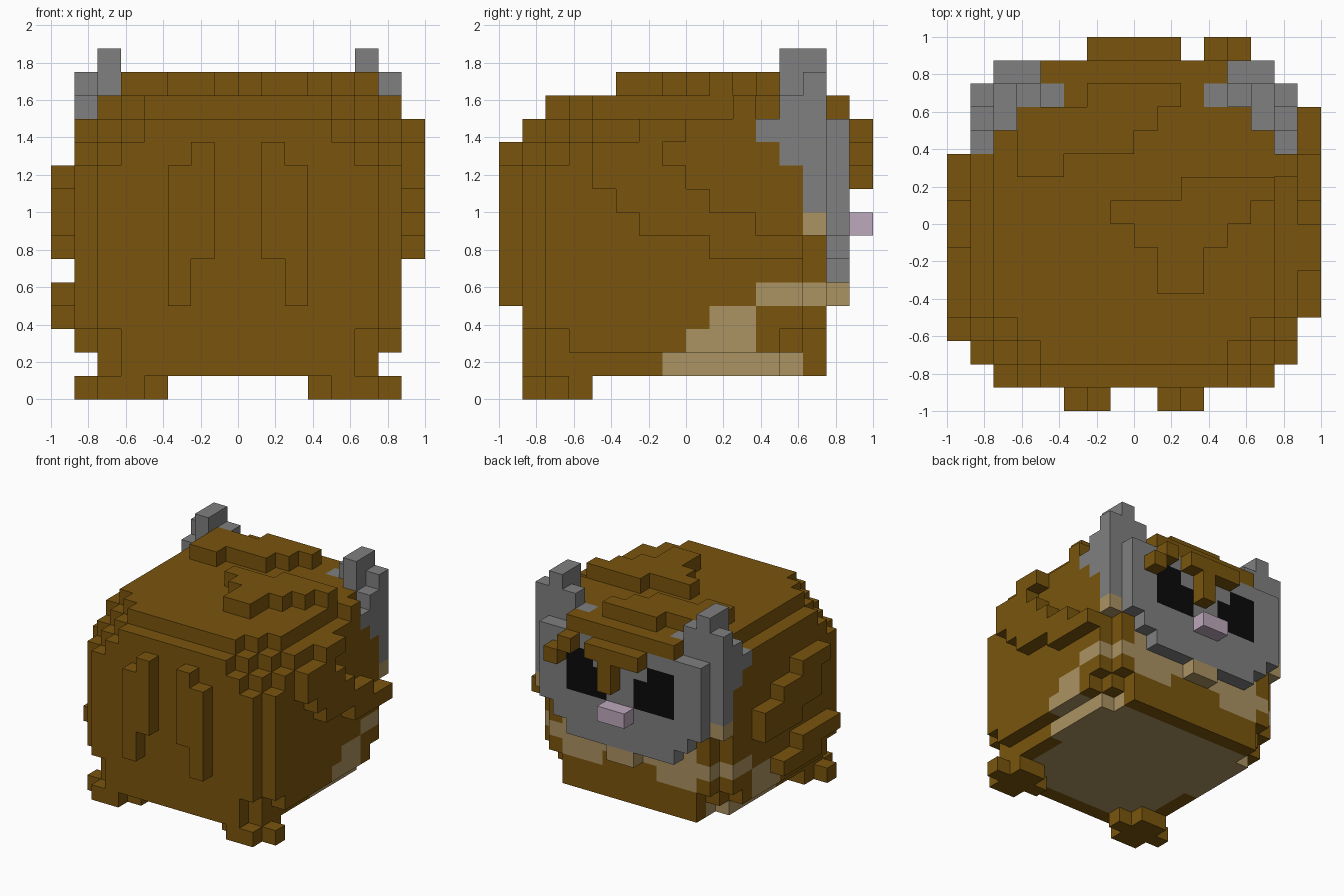
import bpy
import bmesh
from mathutils import Vector

CELL = 0.125
cells = {}  # grid cell -> part name

if "Cube" in bpy.data.objects:
    bpy.data.objects.remove(bpy.data.objects["Cube"], do_unlink=True)


def make_material(name, color):
    mat = bpy.data.materials.new(name)
    mat.use_nodes = True
    mat.diffuse_color = (*color, 1)
    bsdf = mat.node_tree.nodes["Principled BSDF"]
    bsdf.inputs["Base Color"].default_value = (*color, 1)
    bsdf.inputs["Roughness"].default_value = 0.9
    return mat


brown = make_material("brown fur", (0.195, 0.091, 0.004))
tan = make_material("tan belly", (0.407, 0.292, 0.122))
grey = make_material("grey fur", (0.214, 0.214, 0.214))
black = make_material("black eye", (0.003, 0.003, 0.003))
pink = make_material("pink nose", (0.515, 0.392, 0.503))


def span(value):
    """A single index or an inclusive (first, last) pair."""
    first, last = value if isinstance(value, tuple) else (value, value)
    return range(first, last + 1)


def block(part, x, y, z, mirror=False, paint=False):
    """Fill a block of grid cells; paint only renames cells that exist."""
    for i in span(x):
        for j in span(y):
            for k in span(z):
                for side in ((i, 15 - i) if mirror else (i,)):
                    if not paint or (side, j, k) in cells:
                        cells[side, j, k] = part


def pair(part, x, y, z, paint=False):
    block(part, x, y, z, mirror=True, paint=paint)


# Body: a box with stepped, rounded edges
for i in span((1, 14)):
    for j in span((1, 13)):
        for k in span((1, 12)):
            dx = min(i - 1, 14 - i)
            if k > 6:
                dy, dz = min(j - 1, 14 - j), 12 - k
                keep = dx + dy + dz >= 4 and dx + dy and dy + dz and dx + dz
            else:
                dy, dz = min(j - 1, 13 - j), k - 1
                keep = (dx + dy + dz >= 3 or dx >= 2) and dx + dy and dx + dz
            if keep:
                cells[i, j, k] = "body"
block("body", (4, 11), 13, 12)

# Belly: underside, flank markings and lower face
block("belly", (3, 12), (2, 12), 1, paint=True)
pair("belly", 13, (7, 11), 1, paint=True)
pair("belly", (13, 14), (8, 10), 2, paint=True)
pair("belly", (13, 14), (9, 10), 3, paint=True)
pair("belly", (13, 14), (11, 13), 4, paint=True)
pair("belly", (10, 12), 13, (3, 7), paint=True)
block("belly", (6, 9), 13, (4, 7), paint=True)
pair("belly", (13, 14), 13, 7, paint=True)
block("chin", (7, 8), 14, 4)

# Face mask with eyes and nose
block("face_mask", (2, 13), 14, (7, 11))
block("face_mask", (3, 12), 14, 6)
block("face_mask", (4, 11), 14, 5)
pair("eyes", 9, 14, (8, 9))
pair("eyes", (10, 11), 14, (8, 10))
block("nose", (7, 8), 15, 7)

# Ears, stepping down to the cheeks
pair("ears", 14, 13, (8, 13))
pair("ears", 14, 12, (10, 12))
pair("ears", 14, 11, 11)
pair("ears", 13, (12, 13), (11, 14))
pair("ears", 12, 13, (12, 13))
pair("ears", 11, 13, 12)

# Forelock over the brow
block("forelock", (4, 11), 14, 12)
block("forelock", (6, 9), 15, 11)
block("forelock", 8, 15, (9, 10))
block("forelock", 11, 15, 11)
block("forelock", 12, 15, 10)

# Raised fur on the crown
crown_rows = {
    13: (6, 9), 12: (3, 8), 11: (3, 7), 10: (3, 4),
    9: (10, 13), 8: (7, 12), 7: (8, 11), 6: (9, 10), 5: (9, 10),
}
for row, width in crown_rows.items():
    block("crown_fur", width, row, 13)
block("crown_fur", 14, 10, 12)

# Raised fur on the flanks, one band of cells per height
left_rows = {11: (6, 7), 10: (4, 6), 9: (4, 7), 8: (5, 8), 7: (6, 10), 6: (9, 12)}
right_rows = {9: (4, 6), 8: (5, 8), 7: (5, 10), 6: (7, 10), 4: (3, 6), 3: (5, 8)}
for height, depth in left_rows.items():
    block("left_flank_fur", 15, depth, height)
for height, depth in right_rows.items():
    block("right_flank_fur", 0, depth, height)

# Two raised stripes
pair("stripes", 5, 0, (4, 9))
pair("stripes", 6, 0, (6, 10))

# Cross-shaped feet
pair("feet", (12, 13), (1, 3), 0)
pair("feet", (11, 14), 2, 0)
pair("feet", 13, 2, 1)


def build_part(part, mat):
    """Make one mesh from the exposed sides of a part's cells."""
    bm = bmesh.new()
    for cell, owner in cells.items():
        if owner != part:
            continue
        centre = Vector(cell) + Vector((0.5, 0.5, 0.5))
        for axis in range(3):
            for sign in (-1, 1):
                step = Vector((0, 0, 0))
                step[axis] = sign
                beside = tuple(int(c) for c in Vector(cell) + step)
                if beside in cells:
                    continue
                u, v = Vector((0, 0, 0)), Vector((0, 0, 0))
                u[(axis + 1) % 3] = 0.5
                v[(axis + 2) % 3] = 0.5 * sign
                mid = centre + step / 2
                corners = (mid - u - v, mid + u - v, mid + u + v, mid - u + v)
                bm.faces.new([bm.verts.new(c * CELL - Vector((1, 1, 0)))
                              for c in corners])
    bmesh.ops.remove_doubles(bm, verts=bm.verts, dist=CELL / 100)
    mesh = bpy.data.meshes.new(part)
    bm.to_mesh(mesh)
    bm.free()
    mesh.materials.append(mat)
    obj = bpy.data.objects.new(part, mesh)
    bpy.context.collection.objects.link(obj)


colors = {"belly": tan, "chin": tan, "face_mask": grey, "ears": grey,
          "eyes": black, "nose": pink}
for part in sorted(set(cells.values())):
    build_part(part, colors.get(part, brown))
